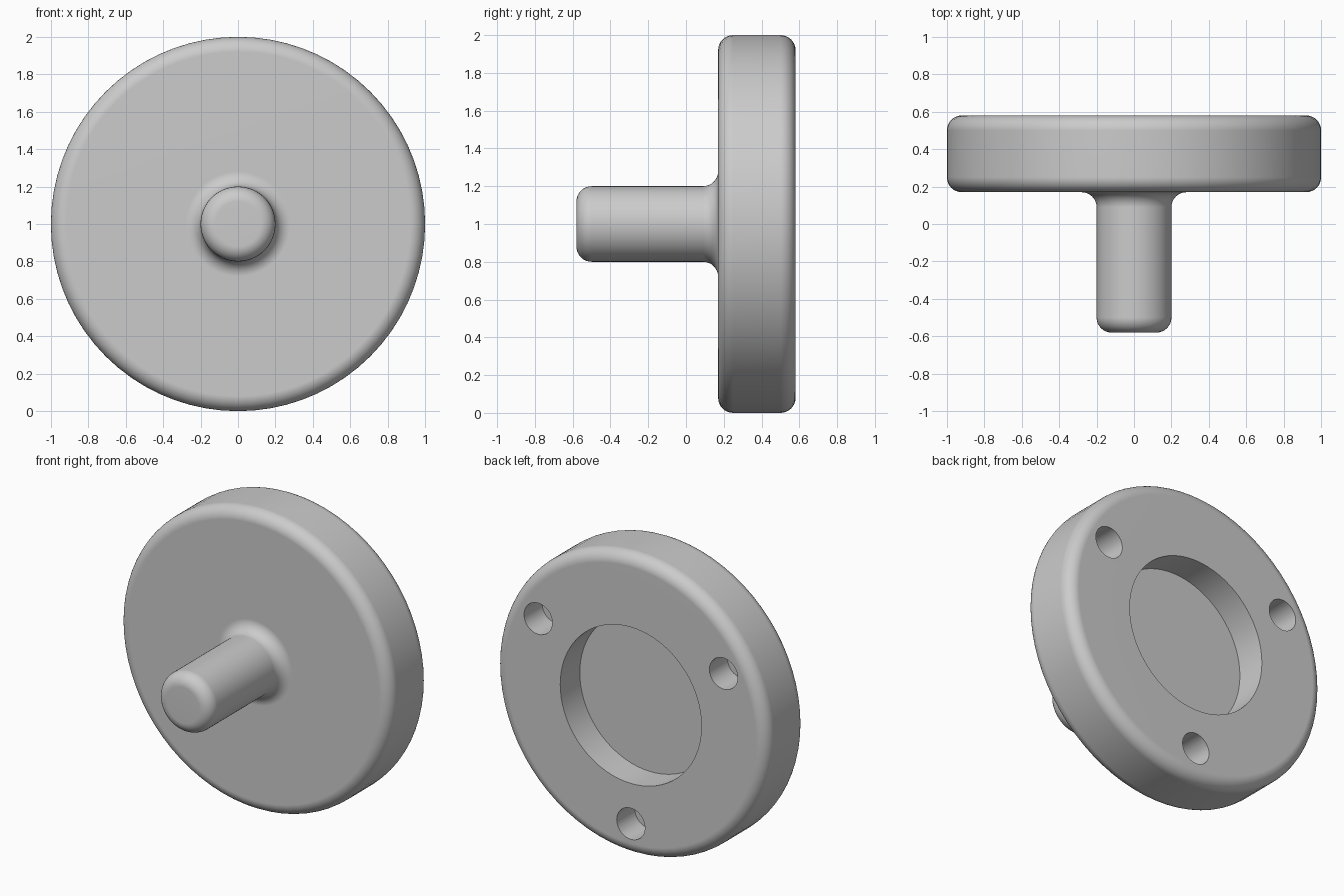
import bpy, bmesh, math
from math import cos, sin, pi
from mathutils import Vector, Matrix

cube = bpy.data.objects.get("Cube")
if cube:
    bpy.data.objects.remove(cube, do_unlink=True)

CENTRE = Vector((0, 0, 1))
FRONT, BACK = 0.17, 0.58      # disc faces along y
TIP = -0.58                   # shaft end along y
SHAFT_R, FILLET = 0.2, 0.08
RECESS_R, RECESS_DEPTH = 0.52, 0.206
HOLE_R, HOLE_RING, HOLE_DEPTH = 0.104, 0.788, 0.19

grey = bpy.data.materials.new("plain grey")
grey.use_nodes = True
grey.diffuse_color = (0.6, 0.6, 0.6, 1)
grey.node_tree.nodes["Principled BSDF"].inputs["Base Color"].default_value = (0.6, 0.6, 0.6, 1)


def arc(r, y, start, end, steps=8):
    """Fillet points (radius, y) around a centre, angles in degrees."""
    angles = [math.radians(start + (end - start) * i / steps) for i in range(steps + 1)]
    return [(r + FILLET * cos(a), y + FILLET * sin(a)) for a in angles]


def lathe(name, profile, centre, segments):
    """Revolve a (radius, y) profile about the y axis."""
    bm = bmesh.new()
    verts = [bm.verts.new(centre + Vector((r, y, 0))) for r, y in profile]
    edges = [bm.edges.new(pair) for pair in zip(verts, verts[1:])]
    bmesh.ops.spin(bm, geom=verts + edges, cent=centre, axis=(0, 1, 0),
                   angle=2 * pi, steps=segments)
    bmesh.ops.remove_doubles(bm, verts=bm.verts, dist=0.0001)
    bmesh.ops.recalc_face_normals(bm, faces=bm.faces)
    mesh = bpy.data.meshes.new(name)
    bm.to_mesh(mesh)
    bm.free()
    mesh.materials.append(grey)
    obj = bpy.data.objects.new(name, mesh)
    bpy.context.collection.objects.link(obj)
    return obj


# Shaft, filleted disc and back recess share one turned profile
profile = [(0, TIP)]
profile += arc(SHAFT_R - FILLET, TIP + FILLET, -90, 0)
profile += arc(SHAFT_R + FILLET, FRONT - FILLET, 180, 90)
profile += arc(1 - FILLET, FRONT + FILLET, -90, 0)
profile += arc(1 - FILLET, BACK - FILLET, 0, 90)
profile += [(RECESS_R, BACK), (RECESS_R, BACK - RECESS_DEPTH), (0, BACK - RECESS_DEPTH)]
wheel = lathe("disc_with_shaft", profile, CENTRE, 72)

# Three blind screw holes in the back, one straight down
bpy.context.view_layer.objects.active = wheel
wheel.select_set(True)
hole = [(0, BACK - HOLE_DEPTH), (HOLE_R, BACK - HOLE_DEPTH), (HOLE_R, BACK + 0.1), (0, BACK + 0.1)]
for i in range(3):
    offset = Matrix.Rotation(2 * pi * i / 3, 3, 'Y') @ Vector((0, 0, -HOLE_RING))
    cutter = lathe("hole_cutter", hole, CENTRE + offset, 32)
    cutter.hide_render = True
    cut = wheel.modifiers.new("screw_hole", 'BOOLEAN')
    cut.operation = 'DIFFERENCE'
    cut.solver = 'EXACT'
    cut.object = cutter
    bpy.ops.object.modifier_apply(modifier=cut.name)
    bpy.data.objects.remove(cutter, do_unlink=True)

# Smooth fillets with crisp rims and flat faces
bpy.ops.object.shade_smooth_by_angle(angle=math.radians(35))
weighted = wheel.modifiers.new("flat_face_normals", 'WEIGHTED_NORMAL')
weighted.keep_sharp = True
